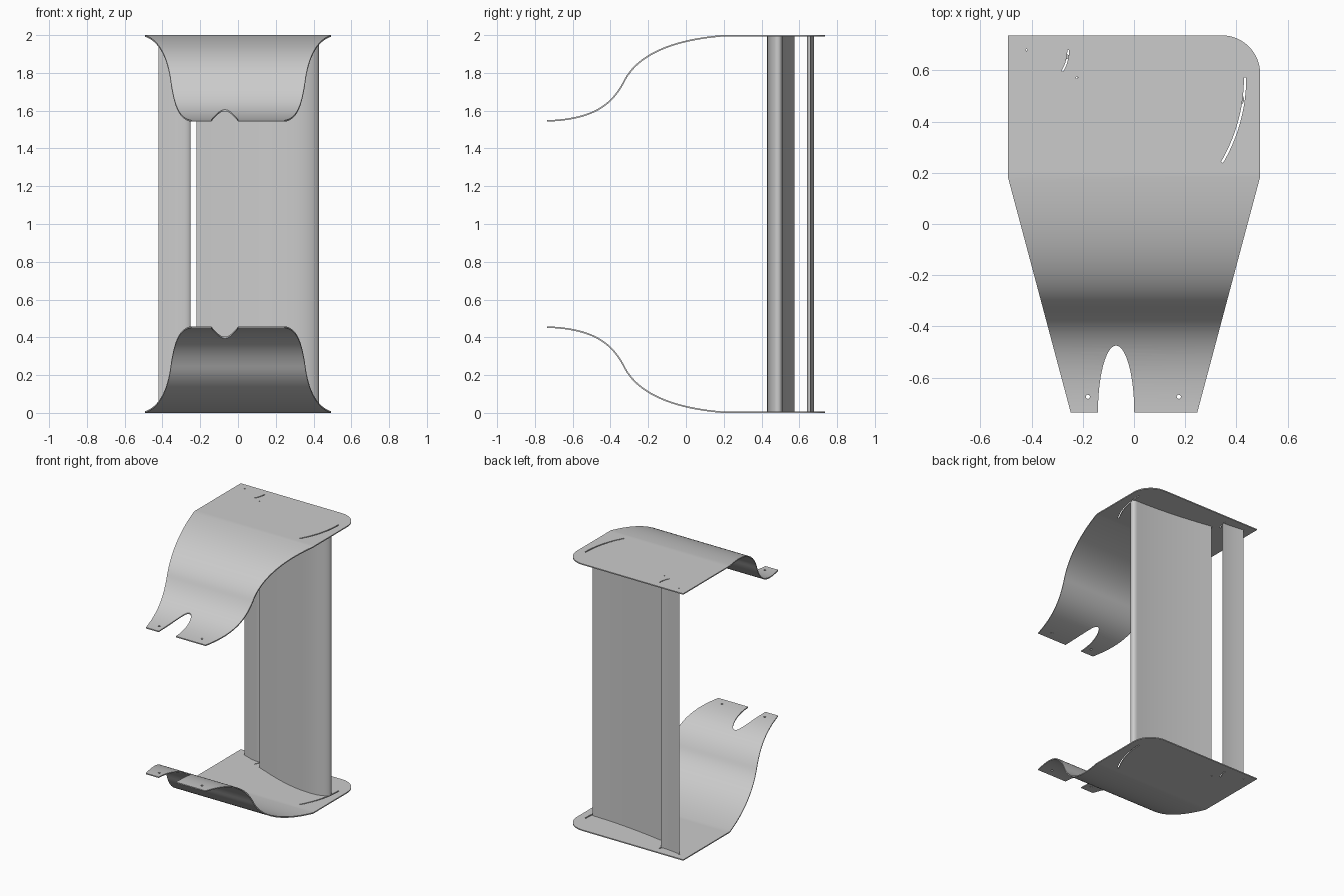
import bpy, bmesh
from math import sin, cos, pi, radians
from mathutils import Vector, Matrix
from mathutils.geometry import interpolate_bezier

if "Cube" in bpy.data.objects:
    bpy.data.objects.remove(bpy.data.objects["Cube"], do_unlink=True)

grey = bpy.data.materials.new("plain grey")
grey.use_nodes = True
grey.diffuse_color = (0.6, 0.6, 0.6, 1)
grey.node_tree.nodes["Principled BSDF"].inputs["Base Color"].default_value = grey.diffuse_color


def bezier_chain(points, steps):
    """Sample joined cubic segments given as anchor, handle, handle, anchor, ..."""
    path = [Vector(points[0])]
    for i in range(0, len(points) - 1, 3):
        p = [Vector((*q, 0)) for q in points[i:i + 4]]
        path += [v.xy for v in interpolate_bezier(*p, steps)[1:]]
    return path


def arc(cx, cy, rx, ry, start, end, n):
    angles = [radians(start + (end - start) * i / n) for i in range(n + 1)]
    return [(cx + rx * cos(a), cy + ry * sin(a)) for a in angles]


def slot(cx, cy, radius, width, start, end):
    outer = arc(cx, cy, radius + width / 2, radius + width / 2, start, end, 20)
    inner = arc(cx, cy, radius - width / 2, radius - width / 2, end, start, 20)
    return outer + inner


def prism(name, outlines, low, high, matrix=None):
    """Extrude flat outlines from low to high along z."""
    bm = bmesh.new()
    for outline in outlines:
        face = bm.faces.new([bm.verts.new((x, y, low)) for x, y in outline])
        top = bmesh.ops.extrude_face_region(bm, geom=[face])["geom"]
        for v in top:
            if isinstance(v, bmesh.types.BMVert):
                v.co.z = high
    if matrix:
        bm.transform(matrix)
    bmesh.ops.recalc_face_normals(bm, faces=bm.faces)
    mesh = bpy.data.meshes.new(name)
    bm.to_mesh(mesh)
    bm.free()
    mesh.materials.append(grey)
    obj = bpy.data.objects.new(name, mesh)
    bpy.context.collection.objects.link(obj)
    return obj


def smooth(obj):
    bpy.ops.object.select_all(action='DESELECT')
    obj.select_set(True)
    bpy.context.view_layer.objects.active = obj
    bpy.ops.object.shade_smooth_by_angle(angle=radians(30))


# Side profile of the bent end plate, thickened into a closed strip
THICK = 0.008
profile = bezier_chain([(-0.78, 0.451), (-0.50, 0.451), (-0.40, 0.37), (-0.335, 0.25),
                        (-0.26, 0.09), (-0.05, 0.02), (0.19, 0.0)], 28)
profile += [Vector((0.21, 0)), Vector((0.8, 0))]
upper = []
for i, p in enumerate(profile):
    t = (profile[min(i + 1, len(profile) - 1)] - profile[max(i - 1, 0)]).normalized()
    upper.append(p + Vector((-t.y, t.x)) * THICK)
axes = Matrix(((0, 0, 1, 0), (1, 0, 0, 0), (0, 1, 0, 0), (0, 0, 0, 1)))
plate = prism("lower_end_plate", [profile + upper[::-1]], -0.6, 0.6, axes)

# Plan outline with one rounded corner and a notch in the front edge
FRONT, BACK, HALF = -0.737, 0.737, 0.493
outline = [(-HALF, BACK)] + arc(HALF - 0.15, BACK - 0.15, 0.15, 0.15, 90, 0, 16)
outline += [(HALF, 0.185), (0.247, FRONT)]
outline += arc(-0.07, FRONT, 0.071, 0.262, 0, 180, 28)
outline += [(-0.247, FRONT), (-HALF, 0.185)]
trim = prism("plate_outline_cutter", [outline], -1, 1)

# Mounting holes, pivot holes and curved adjustment slots
holes = [arc(x, y, r, r, 0, 345, 23) for x, y, r in
         [(-0.18, -0.675, 0.008), (0.175, -0.675, 0.008),
          (-0.42, 0.68, 0.004), (-0.223, 0.572, 0.004)]]
holes += [slot(-0.22, 0.572, 0.654, 0.009, -30.5, 0),
          slot(-0.42, 0.68, 0.163, 0.007, -31, 0)]
punch = prism("plate_hole_cutter", holes, -1, 1)

for cutter, operation in ((trim, 'INTERSECT'), (punch, 'DIFFERENCE')):
    mod = plate.modifiers.new(cutter.name, 'BOOLEAN')
    mod.object, mod.operation, mod.solver = cutter, operation, 'EXACT'
bpy.context.view_layer.update()
cut = bpy.data.meshes.new_from_object(plate.evaluated_get(bpy.context.evaluated_depsgraph_get()))
plate.modifiers.clear()
plate.data = cut
for cutter in (trim, punch):
    bpy.data.objects.remove(cutter, do_unlink=True)

# Mirrored end plate on top
top_mesh = cut.copy()
top_mesh.transform(Matrix.Translation((0, 0, 2)) @ Matrix.Scale(-1, 4, (0, 0, 1)))
top_mesh.flip_normals()
top_plate = bpy.data.objects.new("upper_end_plate", top_mesh)
bpy.context.collection.objects.link(top_plate)

# Two upright cambered foils of the same section
TAIL = Vector((-0.22, 0.57))
section = bezier_chain([TAIL, (-0.05, 0.50), (0.12, 0.43), (0.30, 0.43),
                        (0.38, 0.43), (0.43, 0.46), (0.43, 0.485),
                        (0.43, 0.503), (0.415, 0.51), (0.395, 0.51),
                        (0.20, 0.513), (0.0, 0.535), (-0.22, 0.574)], 16)
foils = []
for name, tail, scale in (("main_foil", TAIL, 1), ("small_flap", Vector((-0.42, 0.677)), 0.26)):
    points = [tail + (p - TAIL) * scale for p in section]
    foils.append(prism(name, [points], THICK, 2 - THICK))

for obj in [plate, top_plate] + foils:
    smooth(obj)
